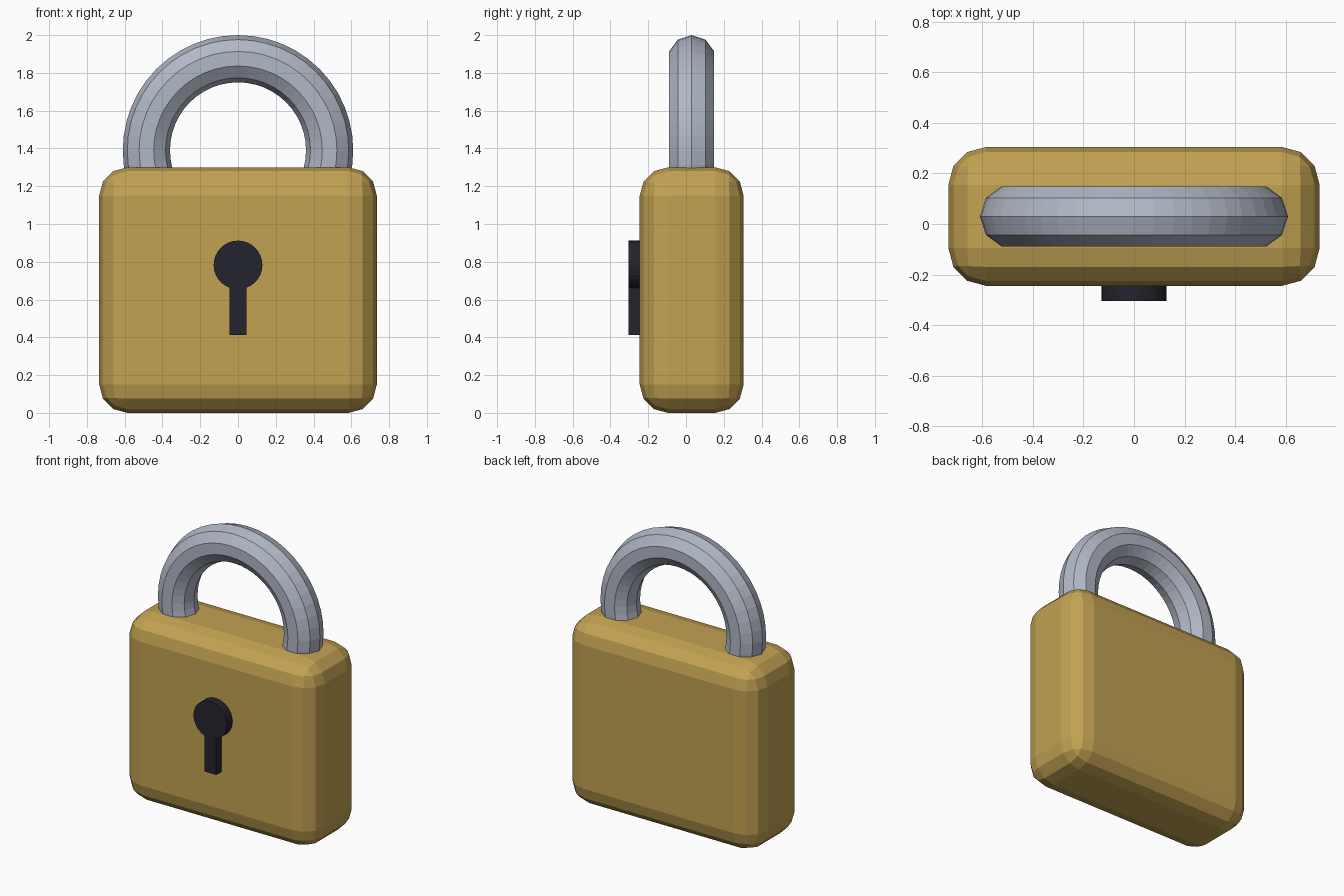
import bpy, bmesh, math
from mathutils import Vector

cube = bpy.data.objects.get("Cube")
if cube:
    bpy.data.objects.remove(cube, do_unlink=True)


def material(name, color):
    m = bpy.data.materials.new(name)
    m.use_nodes = True
    rgba = (*color, 1)
    m.diffuse_color = rgba
    m.node_tree.nodes["Principled BSDF"].inputs["Base Color"].default_value = rgba
    return m


brass = material("brass", (0.54, 0.36, 0.085))
steel = material("steel", (0.44, 0.48, 0.56))
black = material("dark_keyhole", (0.017, 0.017, 0.028))

MID_Y = 0.03

# Body: rounded block with three-step bevels
bpy.ops.mesh.primitive_cube_add(size=1, location=(0, MID_Y, 0.65))
body = bpy.context.object
body.name = "lock_body"
body.scale = (1.47, 0.55, 1.3)
bpy.ops.object.transform_apply(location=False, rotation=False, scale=True)
bevel = body.modifiers.new("rounded_edges", "BEVEL")
bevel.width = 0.15
bevel.segments = 3
body.data.materials.append(brass)

# Shackle: upright ten-sided ring whose lower half is sunk in the body
bpy.ops.mesh.primitive_torus_add(
    major_radius=0.485, minor_radius=0.125, major_segments=48, minor_segments=10,
    location=(0, MID_Y, 1.39), rotation=(math.pi / 2, 0, 0))
shackle = bpy.context.object
shackle.name = "shackle"
shackle.data.materials.append(steel)

# Keyhole: round head and straight slot in one raised outline
radius, half_slot, centre_z, bottom_z = 0.129, 0.046, 0.783, 0.412
front_y, back_y = -0.305, -0.2
gap = math.asin(half_slot / radius)
steps = 28
start = -math.pi / 2 + gap
outline = [(-half_slot, bottom_z), (half_slot, bottom_z)]
for i in range(steps + 1):
    a = start + (2 * math.pi - 2 * gap) * i / steps
    outline.append((radius * math.cos(a), centre_z + radius * math.sin(a)))

bm = bmesh.new()
face = bm.faces.new([bm.verts.new((x, front_y, z)) for x, z in outline])
extruded = bmesh.ops.extrude_face_region(bm, geom=[face], use_keep_orig=True)
moved = [g for g in extruded["geom"] if isinstance(g, bmesh.types.BMVert)]
bmesh.ops.translate(bm, verts=moved, vec=Vector((0, back_y - front_y, 0)))
bmesh.ops.recalc_face_normals(bm, faces=bm.faces)
mesh = bpy.data.meshes.new("keyhole")
bm.to_mesh(mesh)
bm.free()
mesh.materials.append(black)
keyhole = bpy.data.objects.new("keyhole", mesh)
bpy.context.collection.objects.link(keyhole)
